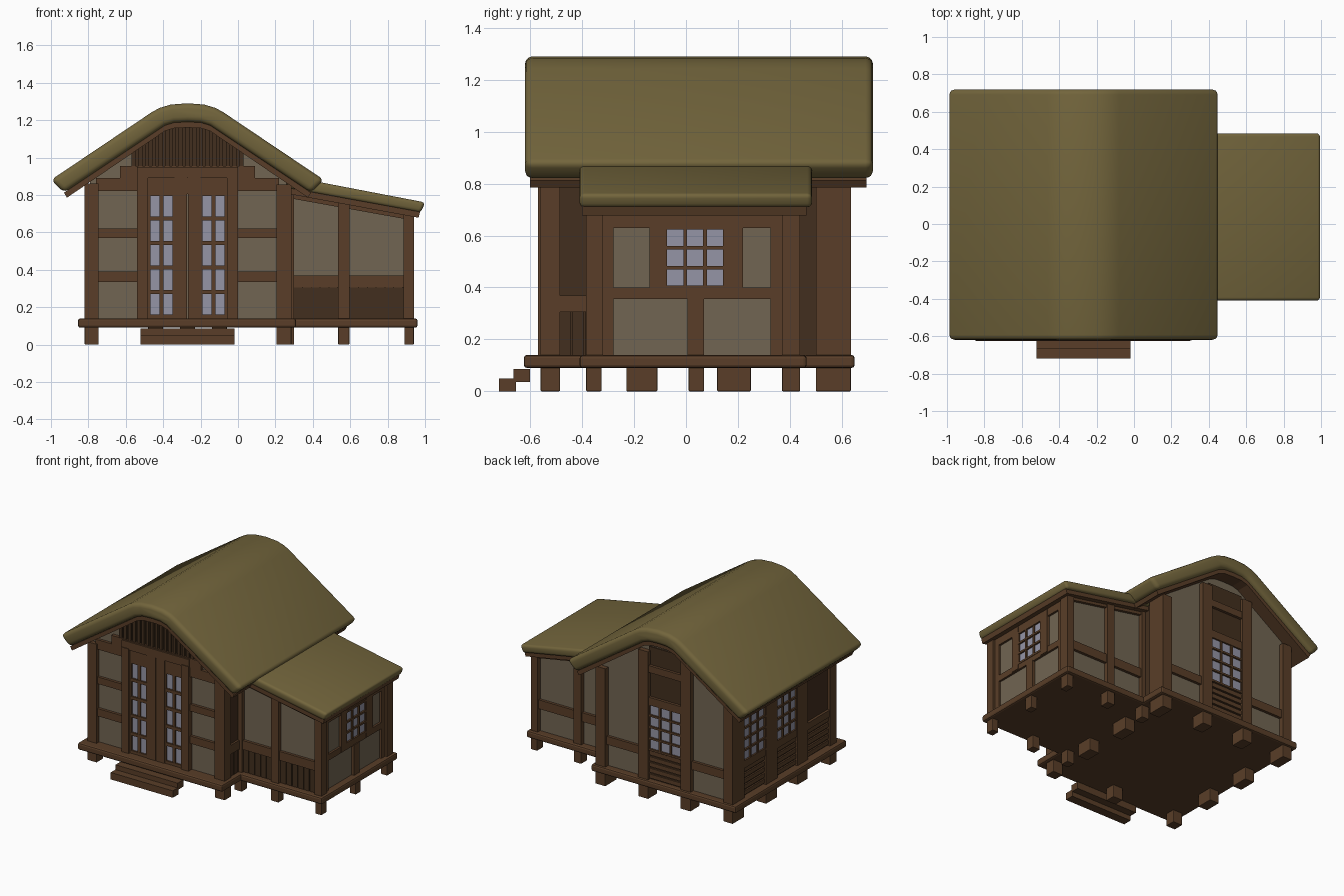
import bpy, bmesh, math

if "Cube" in bpy.data.objects:
    bpy.data.objects.remove(bpy.data.objects["Cube"])

def mat(name, r, g, b):
    m = bpy.data.materials.new(name)
    m.diffuse_color = (r, g, b, 1)
    m.use_nodes = True
    m.node_tree.nodes["Principled BSDF"].inputs["Base Color"].default_value = m.diffuse_color
    return m

WOOD = mat("wood", .10, .048, .021)
DARK = mat("dark_wood", .055, .028, .013)
PLASTER = mat("plaster", .165, .13, .085)
THATCH = mat("thatch", .17, .13, .045)
GLASS = mat("glass", .30, .30, .38)

def finish(name, bm, m, smooth=False):
    bmesh.ops.recalc_face_normals(bm, faces=bm.faces)
    me = bpy.data.meshes.new(name)
    bm.to_mesh(me)
    bm.free()
    me.materials.append(m)
    if smooth:
        for p in me.polygons:
            p.use_smooth = True
        me.set_sharp_from_angle(angle=math.radians(35))
    ob = bpy.data.objects.new(name, me)
    bpy.context.collection.objects.link(ob)
    return ob

def boxes(name, items, m, bevel=0):
    """items: (x0, x1, y0, y1, z0, z1)"""
    bm = bmesh.new()
    for x0, x1, y0, y1, z0, z1 in items:
        vs = bmesh.ops.create_cube(bm, size=1)["verts"]
        for v in vs:
            v.co = ((x0 + x1) / 2 + v.co.x * (x1 - x0),
                    (y0 + y1) / 2 + v.co.y * (y1 - y0),
                    (z0 + z1) / 2 + v.co.z * (z1 - z0))
    if bevel:
        bmesh.ops.bevel(bm, geom=bm.edges[:], offset=bevel, segments=2,
                        profile=.5, affect='EDGES')
    return finish(name, bm, m)

def prism(name, profile, y0, y1, m, bevel=0):
    """extrude an (x, z) profile along y"""
    bm = bmesh.new()
    f = bm.faces.new([bm.verts.new((x, y0, z)) for x, z in profile])
    r = bmesh.ops.extrude_face_region(bm, geom=[f])
    bmesh.ops.translate(bm, vec=(0, y1 - y0, 0),
                        verts=[v for v in r["geom"] if isinstance(v, bmesh.types.BMVert)])
    bmesh.ops.recalc_face_normals(bm, faces=bm.faces)
    if bevel:
        es = [e for e in bm.edges if e.calc_face_angle() > math.radians(40)]
        bmesh.ops.bevel(bm, geom=es, offset=bevel, segments=3, profile=.5,
                        affect='EDGES', clamp_overlap=True)
    return finish(name, bm, m, bevel > 0)

def span(axis, a0, a1, d0, d1, z0, z1):
    """box running along x or y, with depth on the other axis"""
    d0, d1 = sorted((d0, d1))
    return (a0, a1, d0, d1, z0, z1) if axis == 'x' else (d0, d1, a0, a1, z0, z1)

def window(name, axis, d, out, a0, a1, z0, z1, cols, rows, bar=.014):
    boxes(name + "_glass", [span(axis, a0, a1, d - out * .02, d + out * .008, z0, z1)], GLASS)
    bars = []
    for i in range(cols + 1):
        c = a0 + (a1 - a0) * i / cols
        bars.append(span(axis, c - bar / 2, c + bar / 2, d, d + out * .018, z0, z1))
    for j in range(rows + 1):
        c = z0 + (z1 - z0) * j / rows
        bars.append(span(axis, a0, a1, d, d + out * .02, c - bar / 2, c + bar / 2))
    boxes(name + "_bars", bars, WOOD)

CX = -.27
def mirror_profile(half):
    return [(CX - u, z) for u, z in reversed(half)] + [(CX + u, z) for u, z in half if u > 0]

def roof_z(x):
    u = abs(x - CX)
    if u < .12:
        return 1.16 - .125 * u
    return 1.145 - (u - .12) * .667

def annex_z(x):
    return .854 - .18 * x

# thatch roofs and the boards beneath them
outer = mirror_profile([(0, 1.29), (.09, 1.283), (.15, 1.265), (.19, 1.243), (.73, .88)])
inner = mirror_profile([(0, 1.19), (.07, 1.187), (.12, 1.172), (.66, .812)])
under = mirror_profile([(0, 1.16), (.07, 1.157), (.12, 1.142), (.645, .785)])
prism("main_thatch", outer + inner[::-1], -.62, .72, THATCH, .028)
prism("main_roof_boards", inner + under[::-1], -.60, .695, WOOD)
prism("annex_thatch", [(.26, annex_z(.26) + .095), (1.0, .76), (.978, .706),
                       (.26, annex_z(.26) + .03)], -.41, .485, THATCH, .018)
prism("annex_roof_boards", [(.26, annex_z(.26) + .035), (.975, .715), (.965, .678),
                            (.26, annex_z(.26))], -.40, .465, WOOD)

# wall bodies
xs = [-.79, -.39, CX, -.15, .26]
prism("main_walls", [(-.79, .13)] + [(x, roof_z(x) + .008) for x in xs] + [(.26, .13)],
      -.53, .60, PLASTER)
prism("annex_walls", [(.25, .13), (.25, annex_z(.25) + .01), (.91, annex_z(.91) + .01), (.91, .13)],
      -.355, .41, PLASTER)

# floor platform
boxes("main_platform", [(-.855, .31, -.625, .65, .09, .14)], WOOD, .012)
boxes("annex_platform", [(.25, .96, -.41, .465, .09, .139)], WOOD, .012)

# stilts
side_y = [(-.56, -.485), (-.23, -.11), (.12, .25), (.50, .635)]
st = [(a, b, y0, y1, 0, .1) for a, b in ((-.82, -.745), (.205, .285)) for y0, y1 in side_y]
st += [(a, b, .53, .635, 0, .1) for a, b in ((-.48, -.40), (-.14, -.06))]
st.append((-.31, -.23, -.56, -.485, 0, .1))
for y0, y1 in ((-.385, -.325), (.37, .44)):
    st += [(a, b, y0, y1, 0, .1) for a, b in ((.24, .30), (.535, .595), (.89, .94))]
st.append((.89, .94, .01, .07, 0, .1))
boxes("stilts", st, WOOD, .004)

# steps
boxes("steps", [(-.52, -.02, -.72, -.655, 0, .05), (-.52, -.02, -.665, -.60, .035, .085)], WOOD)

# main posts
posts = [(-.82, -.745, -.56, -.485, .13, .86), (.205, .285, -.56, -.485, .13, .855),
         (-.82, -.745, .50, .635, .13, .86), (.205, .285, .50, .635, .13, .855)]
posts += [(-.82, -.77, y0, y1, .13, .86) for y0, y1 in side_y[1:3]]
posts += [(a, b, .57, .635, .13, 1.07) for a, b in ((-.48, -.40), (-.14, -.06))]
boxes("main_posts", posts, WOOD)

# front wall beams, lintel and gable slats
fb = [(a, b, -.55, -.50, z0, z1) for a, b in ((-.76, -.53), (-.01, .22))
      for z0, z1 in ((.82, .89), (.57, .62), (.335, .39))]
fb += [(-.63, .09, -.555, -.50, .89, .955), (-.54, 0, -.565, -.50, .89, .95)]
boxes("front_beams", fb, WOOD)
gx = [-.56, -.39, CX, -.15, .02]
prism("gable_backing", [(-.56, .955)] + [(x, roof_z(x) + .005) for x in gx] + [(.02, .955)],
      -.54, -.52, DARK)
slats = []
for i in range(17):
    x = CX + (i - 8) * .036
    slats.append((x - .011, x + .011, -.553, -.53, .95, roof_z(CX + abs(x - CX) + .011) + .01))
boxes("gable_slats", slats, DARK)

# front doors
boxes("door_frame", [(-.54, -.48, -.57, -.50, .14, .90), (-.06, 0, -.57, -.50, .14, .90),
                     (-.34, -.272, -.56, -.50, .14, .89), (-.268, -.20, -.56, -.50, .14, .89),
                     (-.48, -.06, -.555, -.50, .805, .89)], WOOD)
for side, a in (("left", -.48), ("right", -.20)):
    window(side + "_door", 'x', -.535, -1, a, a + .14, .15, .805, 2, 5, .022)

# back wall
boxes("back_boards", [(-.41, -.13, .59, .61, .14, 1.1)], DARK)
window("back_window", 'x', .61, 1, -.40, -.14, .36, .69, 3, 4)
bb = [(-.41, -.13, .59, .63, .69, .74), (-.41, -.13, .59, .63, .92, .97)]
bb += [(-.76, -.47, .59, .62, .30, .36), (-.07, .22, .59, .62, .30, .36)]
bb += [(-.40, -.14, .59, .622, .15 + .042 * i, .18 + .042 * i) for i in range(5)]
boxes("back_beams", bb, WOOD)

# left wall: two windows, a boarded bay, slats below
boxes("left_boards", [(-.797, -.78, -.52, .55, .14, .85)], DARK)
for nm, a, b in (("back", .25, .50), ("mid", -.11, .12)):
    window("left_" + nm + "_window", 'y', -.797, -1, a, b, .40, .72, 3, 4)
lb = []
for a, b in ((.24, .51), (-.12, .13), (-.49, -.22)):
    lb += [(-.815, -.78, a, b, .72, .77), (-.815, -.78, a, b, .35, .40)]
    lb += [(-.808, -.78, a, b, .15 + .042 * i, .18 + .042 * i) for i in range(5)]
boxes("left_beams", lb, WOOD)

# right side of the main house, beside the annex
boxes("right_boards", [(.25, .265, -.50, .55, .14, .88)], DARK)
boxes("right_beam", [(.25, .28, -.49, -.36, .305, .37)], WOOD)
boxes("right_planks", [(.25, .274, -.49 + .05 * i, -.445 + .05 * i, .14, .305) for i in range(3)], DARK)

# annex posts
ap = []
for y0, y1 in ((-.385, -.32), (.37, .44)):
    for a, b in ((.27, .30), (.535, .595), (.885, .94)):
        ap.append((a, b, y0, y1, .13, annex_z(b) + .015))
ap += [(.88, .925, -.33, -.28, .13, .69), (.88, .925, .325, .38, .13, .69),
       (.88, .93, -.14, -.08, .36, .68), (.88, .93, .15, .22, .36, .68), (.88, .93, .005, .07, .13, .36)]
boxes("annex_posts", ap, WOOD)

# annex front and back beams, planks
for nm, y0, y1 in (("front", -.375, -.34), ("back", .39, .43)):
    prism("annex_" + nm + "_top_beam", [(x, annex_z(x) + d) for x, d in
          ((.28, .01), (.92, .01), (.92, -.022), (.28, -.022))], y0, y1, WOOD)
    boxes("annex_" + nm + "_rail", [(.29, .90, y0, y1, .305, .37)], WOOD)
boxes("annex_plank_backing", [(.29, .90, -.36, -.34, .14, .31)], DARK)
boxes("annex_planks", [(a + .047 * i, a + .042 + .047 * i, -.367, -.35, .14, .31)
                       for a in (.30, .60) for i in range(6 if a > .5 else 5)], DARK)

# annex right wall
boxes("annex_right_beams", [(.89, .925, -.33, .38, .355, .40), (.89, .925, -.33, .38, .63, .685)], WOOD)
window("annex_window", 'y', .908, 1, -.08, .15, .40, .63, 3, 3)
